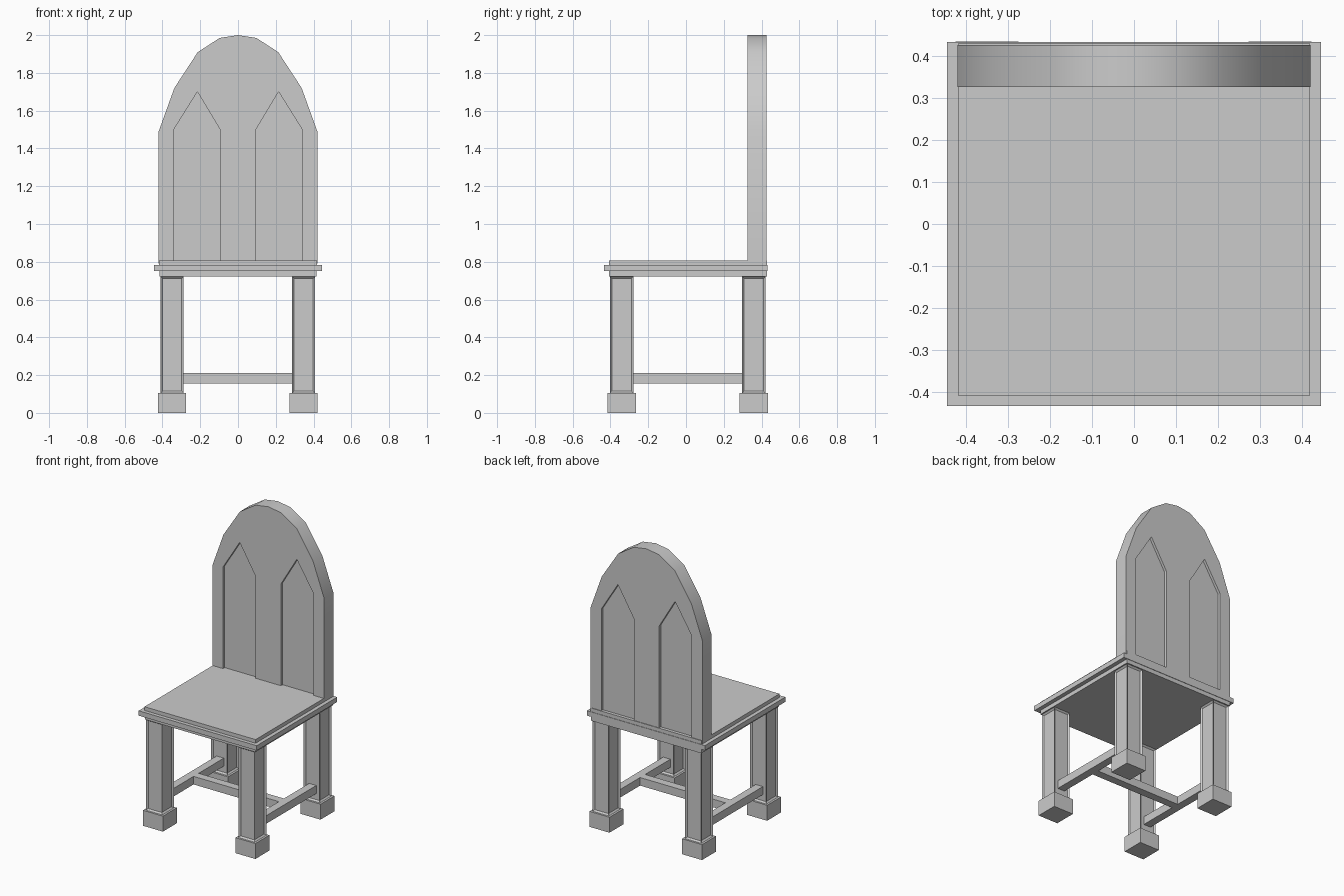
import bpy, bmesh

if "Cube" in bpy.data.objects:
    bpy.data.objects.remove(bpy.data.objects["Cube"])


def finish(name, bm):
    bmesh.ops.recalc_face_normals(bm, faces=bm.faces)
    mesh = bpy.data.meshes.new(name)
    bm.to_mesh(mesh)
    bm.free()
    obj = bpy.data.objects.new(name, mesh)
    bpy.context.collection.objects.link(obj)
    return obj


def box(name, x0, x1, y0, y1, z0, z1, inset=0.0, depth=0.0):
    """Box from its limits; optionally sinks a panel into each upright side."""
    bm = bmesh.new()
    bmesh.ops.create_cube(bm, size=1)
    for v in bm.verts:
        v.co.x = x1 if v.co.x > 0 else x0
        v.co.y = y1 if v.co.y > 0 else y0
        v.co.z = z1 if v.co.z > 0 else z0
    if inset:
        bm.normal_update()
        sides = [f for f in bm.faces if abs(f.normal.z) < 0.5]
        bmesh.ops.inset_individual(bm, faces=sides, thickness=inset)
        for f in sides:
            bmesh.ops.translate(bm, verts=f.verts, vec=-f.normal * depth)
    return finish(name, bm)


def prism(name, profile, y0, y1):
    """Extrudes an x/z outline along y."""
    bm = bmesh.new()
    face = bm.faces.new([bm.verts.new((x, y0, z)) for x, z in profile])
    new = bmesh.ops.extrude_face_region(bm, geom=[face])["geom"]
    bmesh.ops.translate(bm, vec=(0, y1 - y0, 0),
                        verts=[g for g in new if isinstance(g, bmesh.types.BMVert)])
    return finish(name, bm)


# Seat: three stacked layers, nearly flush at the back
box("seat_underside", -0.416, 0.416, -0.408, 0.429, 0.722, 0.75)
box("seat_rim", -0.444, 0.444, -0.433, 0.432, 0.75, 0.783)
box("seat_top", -0.418, 0.418, -0.408, 0.429, 0.783, 0.808)

# Legs with sunken panels, standing on block feet
for side, x in (("left", -0.349), ("right", 0.347)):
    for end, y in (("front", -0.341), ("back", 0.359)):
        box(f"{end}_{side}_leg", x - 0.061, x + 0.061, y - 0.062, y + 0.062,
            0.105, 0.722, 0.014, 0.01)
        box(f"{end}_{side}_foot", x - 0.075, x + 0.075, y - 0.075, y + 0.075, 0, 0.105)
    box(f"{side}_stretcher", x - 0.027, x + 0.027, -0.3, 0.32, 0.156, 0.211)
box("cross_stretcher", -0.33, 0.33, -0.018, 0.037, 0.156, 0.211)

# Arched back
half = [(0.42, 0.79), (0.42, 1.49), (0.337, 1.72), (0.213, 1.91), (0.097, 1.985)]
outline = half + [(0, 2.0)] + [(-x, z) for x, z in reversed(half)]
back = prism("chair_back", outline, 0.325, 0.425)

# Pointed panels sunk into both faces of the back
cutters = []
for s in (-1, 1):
    lancet = [(s * x, z) for x, z in
              ((0.095, 0.7), (0.34, 0.7), (0.34, 1.50), (0.215, 1.70), (0.095, 1.50))]
    for y0, y1 in ((0.28, 0.343), (0.407, 0.47)):
        cutter = prism("panel_cutter", lancet, y0, y1)
        cutter.hide_render = True
        cutters.append(cutter)
        mod = back.modifiers.new("panel", "BOOLEAN")
        mod.operation = "DIFFERENCE"
        mod.solver = "EXACT"
        mod.object = cutter
bpy.context.view_layer.objects.active = back
back.select_set(True)
for mod in list(back.modifiers):
    bpy.ops.object.modifier_apply(modifier=mod.name)
for cutter in cutters:
    bpy.data.objects.remove(cutter)
bpy.ops.object.shade_smooth_by_angle()
